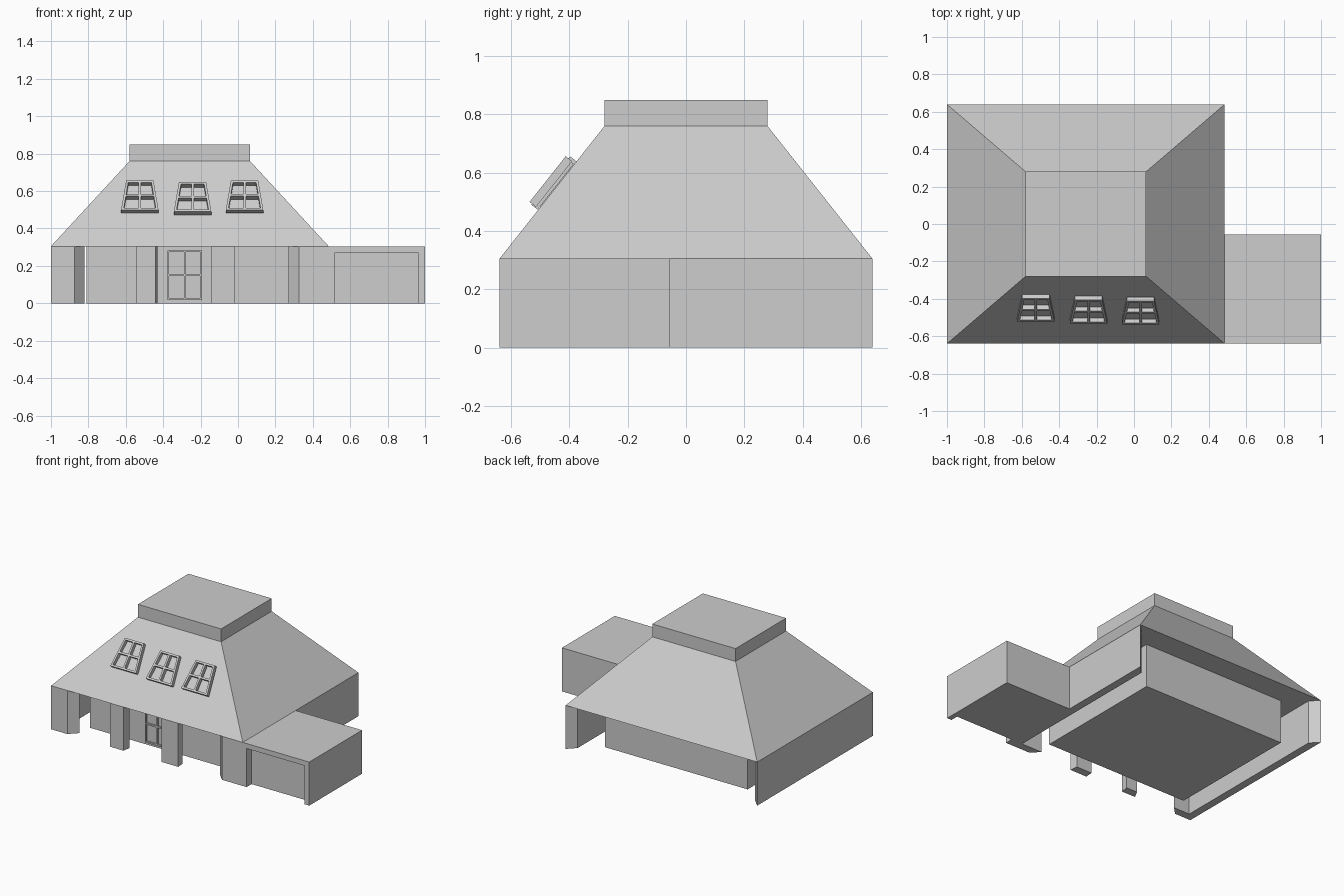
import bpy, bmesh
from mathutils import Matrix, Vector

default = bpy.data.objects.get("Cube")
if default:
    bpy.data.objects.remove(default, do_unlink=True)

GREY = (0.61, 0.61, 0.61, 1)
plaster = bpy.data.materials.new("light_grey")
plaster.use_nodes = True
plaster.diffuse_color = GREY
plaster.node_tree.nodes["Principled BSDF"].inputs["Base Color"].default_value = GREY

EAVES = 0.305          # wall height and underside of the roof
RIDGE = 0.76           # flat top of the roof
FRONT, BACK = -0.64, 0.64
WEST, EAST = -1.0, 0.485
STEP = 0.055           # wall thickness and chamfer size


def finish(name, bm):
    bmesh.ops.recalc_face_normals(bm, faces=bm.faces)
    mesh = bpy.data.meshes.new(name)
    bm.to_mesh(mesh)
    bm.free()
    mesh.materials.append(plaster)
    obj = bpy.data.objects.new(name, mesh)
    bpy.context.collection.objects.link(obj)
    return obj


def add_prism(bm, outline, depth, frame=Matrix()):
    """Extrude a 2D outline along the local z axis of a frame."""
    low = [bm.verts.new(frame @ Vector((a, b, 0))) for a, b in outline]
    high = [bm.verts.new(frame @ Vector((a, b, depth))) for a, b in outline]
    bm.faces.new(low)
    bm.faces.new(high)
    n = len(low)
    for i in range(n):
        j = (i + 1) % n
        bm.faces.new((low[i], low[j], high[j], high[i]))


def prism(name, outline, depth, frame=Matrix()):
    bm = bmesh.new()
    add_prism(bm, outline, depth, frame)
    return finish(name, bm)


def rect(x0, x1, y0, y1):
    return [(x0, y0), (x1, y0), (x1, y1), (x0, y1)]


def plane_frame(origin, up):
    """Local x stays on world x, local y follows up, local z points outward."""
    x = Vector((1, 0, 0))
    y = Vector(up).normalized()
    frame = Matrix((x, y, x.cross(y))).transposed().to_4x4()
    frame.translation = origin
    return frame


def window(name, frame, low, high, height, bar, depth):
    """Four-pane frame whose half width runs from low to high."""
    def half(v):
        return low + (high - low) * v / height

    bm = bmesh.new()
    for v in (0, (height - bar) / 2, height - bar):
        a, b = half(v), half(v + bar)
        add_prism(bm, [(-a, v), (a, v), (b, v + bar), (-b, v + bar)], depth, frame)
    for side in (-1, 1):
        add_prism(bm, [(side * low, 0), (side * (low - bar), 0),
                       (side * (high - bar), height), (side * high, height)], depth, frame)
    add_prism(bm, rect(-bar / 2, bar / 2, 0, height), depth, frame)
    return finish(name, bm)


# Hipped roof with a flat top, and the raised cap on it
top = rect(-0.58, 0.065, -0.28, 0.28)
bm = bmesh.new()
eave_ring = [bm.verts.new((x, y, EAVES)) for x, y in rect(WEST, EAST, FRONT, BACK)]
top_ring = [bm.verts.new((x, y, RIDGE)) for x, y in top]
bm.faces.new(eave_ring)
bm.faces.new(top_ring)
for i in range(4):
    j = (i + 1) % 4
    bm.faces.new((eave_ring[i], eave_ring[j], top_ring[j], top_ring[i]))
finish("roof", bm)
prism("roof_cap", top, 0.09, Matrix.Translation((0, 0, RIDGE)))

# Inner rooms
prism("inner_house", rect(-0.81, 0.295, -0.48, 0.475), EAVES)

# Outer side walls: chamfered front pier and mitred back end
for name, edge, inward, pier in (("right_side_wall", WEST, 1, 0.125),
                                 ("left_side_wall", EAST, -1, 0.16)):
    plan = [(0, FRONT), (pier, FRONT), (pier + STEP, FRONT + STEP),
            (STEP, FRONT + STEP), (STEP, BACK - STEP), (0, BACK)]
    prism(name, [(edge + inward * d, y) for d, y in plan], EAVES)

# Two porch pillars
prism("porch_pillar_right", [(-0.545, FRONT), (-0.44, FRONT),
                             (-0.43, -0.585), (-0.515, -0.585)], EAVES)
prism("porch_pillar_left", [(-0.145, FRONT), (-0.015, FRONT),
                            (-0.02, -0.585), (-0.14, -0.585)], EAVES)

# Garage with a recessed door
prism("garage", rect(EAST, 1, FRONT + STEP, -0.055), EAVES)
surround = [(EAST, 0), (0.515, 0), (0.515, 0.27), (0.965, 0.27),
            (0.965, 0), (1, 0), (1, EAVES), (EAST, EAVES)]
prism("garage_door_surround", surround, STEP,
      plane_frame((0, FRONT + STEP, 0), (0, 0, 1)))

# Glazed front door
window("front_door_frame", plane_frame((-0.285, -0.48, 0.018), (0, 0, 1)),
       0.093, 0.093, 0.265, 0.01, 0.012)

# Three tapered roof windows lying along the front slope
slope = Vector((0, -0.28 - FRONT, RIDGE - EAVES)).normalized()
for i, (x, z, lift) in enumerate(((-0.525, 0.482, 0), (-0.243, 0.472, 0.002),
                                  (0.035, 0.475, 0.012))):
    y = FRONT + (z - EAVES) * slope.y / slope.z
    outward = Vector((1, 0, 0)).cross(slope)
    frame = plane_frame(Vector((x, y, z)) + outward * lift, slope)
    window(f"roof_window_{i + 1}", frame, 0.1, 0.073, 0.2, 0.013, 0.028)
